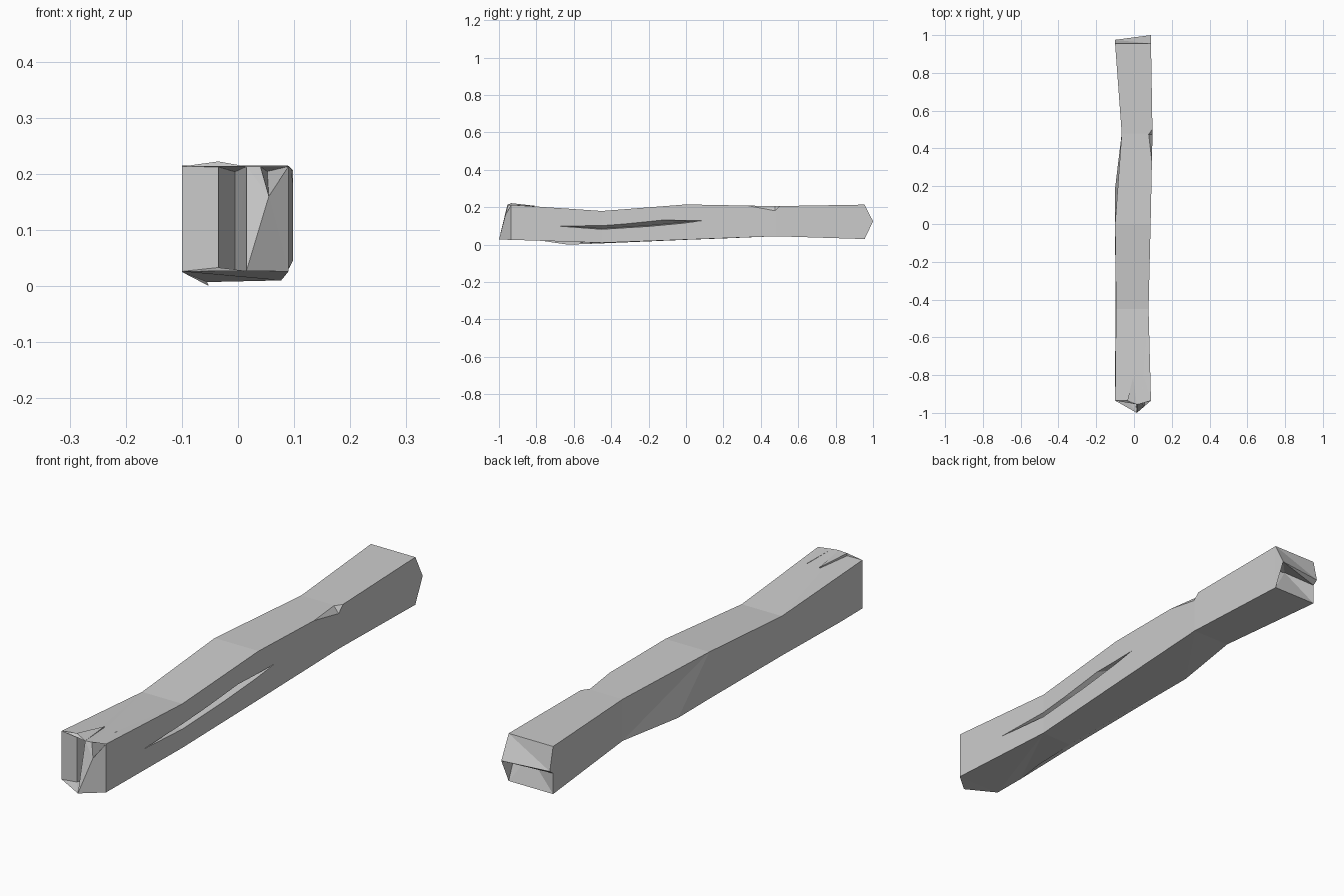
import bpy
import bmesh

cube = bpy.data.objects.get("Cube")
if cube:
    bpy.data.objects.remove(cube, do_unlink=True)

material = bpy.data.materials.new("weathered_grey")
material.use_nodes = True
grey = (0.6, 0.6, 0.6, 1)
material.diffuse_color = grey
material.node_tree.nodes["Principled BSDF"].inputs["Base Color"].default_value = grey


def make_object(name, bm):
    """Turn a bmesh into a flat shaded object."""
    bmesh.ops.recalc_face_normals(bm, faces=bm.faces)
    mesh = bpy.data.meshes.new(name)
    bm.to_mesh(mesh)
    bm.free()
    mesh.materials.append(material)
    obj = bpy.data.objects.new(name, mesh)
    bpy.context.collection.objects.link(obj)
    return obj


def from_named_points(name, points, faces):
    """Each face is a string of point names."""
    bm = bmesh.new()
    verts = {key: bm.verts.new(co) for key, co in points.items()}
    for face in faces:
        bm.faces.new([verts[key] for key in face.split()])
    bmesh.ops.triangulate(bm, faces=bm.faces, ngon_method='EAR_CLIP')
    return make_object(name, bm)


# Corner rings along the beam: y, left x, right x, bottom z, top z
rings = [
    (-0.935, -0.1, 0.09, 0.026, 0.213),
    (-0.45, -0.095, 0.077, 0.01, 0.18),
    (0, -0.1, 0.088, 0.027, 0.215),
    (0.48, -0.065, 0.098, 0.045, 0.206),
    (0.955, -0.1, 0.09, 0.03, 0.214),
]
points = {}
for i, (y, left, right, low, high) in enumerate(rings):
    points[f"right_low{i}"] = (right, y, low)
    points[f"right_top{i}"] = (right, y, high)
    points[f"left_top{i}"] = (left, y, high)
    if i in (0, 3, 4):
        points[f"left_low{i}"] = (left, y, low)

# Split front end: square prong, deep slot, leaning prong with a nick
points.update({
    "prong_top": (-0.035, -0.935, 0.222),
    "prong_low": (-0.035, -0.935, 0.033),
    "slot_top": (-0.005, -0.81, 0.208),
    "slot_low": (-0.005, -0.81, 0.024),
    "tip_low": (0.015, -1, 0.027),
    "tip_top": (0.015, -0.955, 0.213),
    "nick_edge": (0.04, -0.95, 0.213),
    "nick_low": (0.055, -0.965, 0.16),
    "nick_back": (0.052, -0.81, 0.206),
})

# Worn lower left edge
points.update({
    "wear_front": (-0.1, -0.8, 0.025),
    "wear_left1": (-0.098, -0.45, 0.03),
    "wear_left2": (-0.1, 0, 0.034),
    "wear_back": (-0.1, 0.19, 0.033),
    "belly": (-0.052, -0.63, 0),
    "wear_low1": (-0.055, -0.45, 0.007),
    "wear_low2": (-0.08, 0, 0.026),
})

# Broken back end: overhanging lip and a recess below it
points.update({
    "lip_left": (-0.1, 0.975, 0.125),
    "lip_right": (0.09, 1, 0.125),
    "recess_left": (-0.1, 0.955, 0.11),
    "recess_mid": (0.02, 0.925, 0.135),
    "recess_right": (0.09, 0.915, 0.125),
})

faces = [
    # top
    "left_top0 prong_top slot_top tip_top nick_edge nick_back right_top0 right_top1 left_top1",
    # underside
    "left_low0 prong_low slot_low tip_low right_low0 right_low1 wear_low1 belly wear_front",
    "wear_low1 right_low1 right_low2 wear_low2",
    "wear_low2 right_low2 right_low3 left_low3 wear_back",
    "left_low3 right_low3 right_low4 left_low4",
    # worn edge
    "wear_front belly wear_low1 wear_left1",
    "wear_left1 wear_low1 wear_low2 wear_left2",
    "wear_left2 wear_low2 wear_back",
    # left side
    "left_low0 wear_front wear_left1 left_top1 left_top0",
    "wear_left1 wear_left2 left_top2 left_top1",
    "wear_left2 wear_back left_low3 left_top3 left_top2",
    "left_low3 left_low4 recess_left lip_left left_top4 left_top3",
    # right side, last stretch
    "right_low3 right_low4 recess_right lip_right right_top4 right_top3",
    # front prongs and slot walls
    "left_low0 prong_low prong_top left_top0",
    "prong_low slot_low slot_top prong_top",
    "slot_low tip_low tip_top slot_top",
    "tip_low nick_low nick_edge tip_top",
    "tip_low right_low0 nick_low",
    "right_low0 right_top0 nick_low",
    "nick_edge nick_low nick_back",
    "nick_low right_top0 nick_back",
    # back lip and recess
    "left_top4 right_top4 lip_right lip_left",
    "lip_left lip_right recess_right recess_mid recess_left",
    "recess_left recess_mid left_low4",
    "recess_mid recess_right right_low4",
    "recess_mid right_low4 left_low4",
]
for i in range(4):
    if i > 0:
        faces.append(f"left_top{i} right_top{i} right_top{i + 1} left_top{i + 1}")
    if i < 3:
        faces.append(f"right_low{i} right_low{i + 1} right_top{i + 1} right_top{i}")

beam = from_named_points("broken_beam", points, faces)

# Long crack in the right side: y, top z, bottom z of each wedge section
crack = {"start": (0.083, -0.69, 0.1), "end": (0.092, 0.1, 0.13)}
sections = [(-0.45, 0.103, 0.082), (-0.2, 0.122, 0.098), (-0.02, 0.128, 0.115)]
crack_faces = []
for i, (y, high, low) in enumerate(sections):
    inner = low + 0.004
    crack[f"in{i}"] = (0.04, y, inner)
    crack[f"up{i}"] = (0.12, y, inner + 2 * (high - inner))
    crack[f"down{i}"] = (0.12, y, inner + 2 * (low - inner))
for a, b in (("in", "up"), ("up", "down"), ("down", "in")):
    crack_faces += [f"start {a}0 {b}0", f"end {a}2 {b}2"]
    crack_faces += [f"{a}{i} {b}{i} {b}{i + 1} {a}{i + 1}" for i in range(2)]
crack_cutter = from_named_points("crack_cutter", crack, crack_faces)

# Chip knocked out of the upper right edge
bm = bmesh.new()
for co in ((0.096, 0.32, 0.209), (0.099, 0.475, 0.18), (0.077, 0.475, 0.207),
           (0.099, 0.505, 0.207), (0.16, 0.45, 0.28)):
    bm.verts.new(co)
bmesh.ops.convex_hull(bm, input=bm.verts)
chip_cutter = make_object("chip_cutter", bm)

for cutter in (crack_cutter, chip_cutter):
    cutter.hide_render = True
    cut = beam.modifiers.new(cutter.name, 'BOOLEAN')
    cut.operation = 'DIFFERENCE'
    cut.solver = 'EXACT'
    cut.object = cutter

# Bake the cuts and drop the cutters
bpy.context.view_layer.update()
graph = bpy.context.evaluated_depsgraph_get()
result = bpy.data.meshes.new_from_object(beam.evaluated_get(graph))
beam.modifiers.clear()
beam.data = result
for cutter in (crack_cutter, chip_cutter):
    bpy.data.objects.remove(cutter, do_unlink=True)
